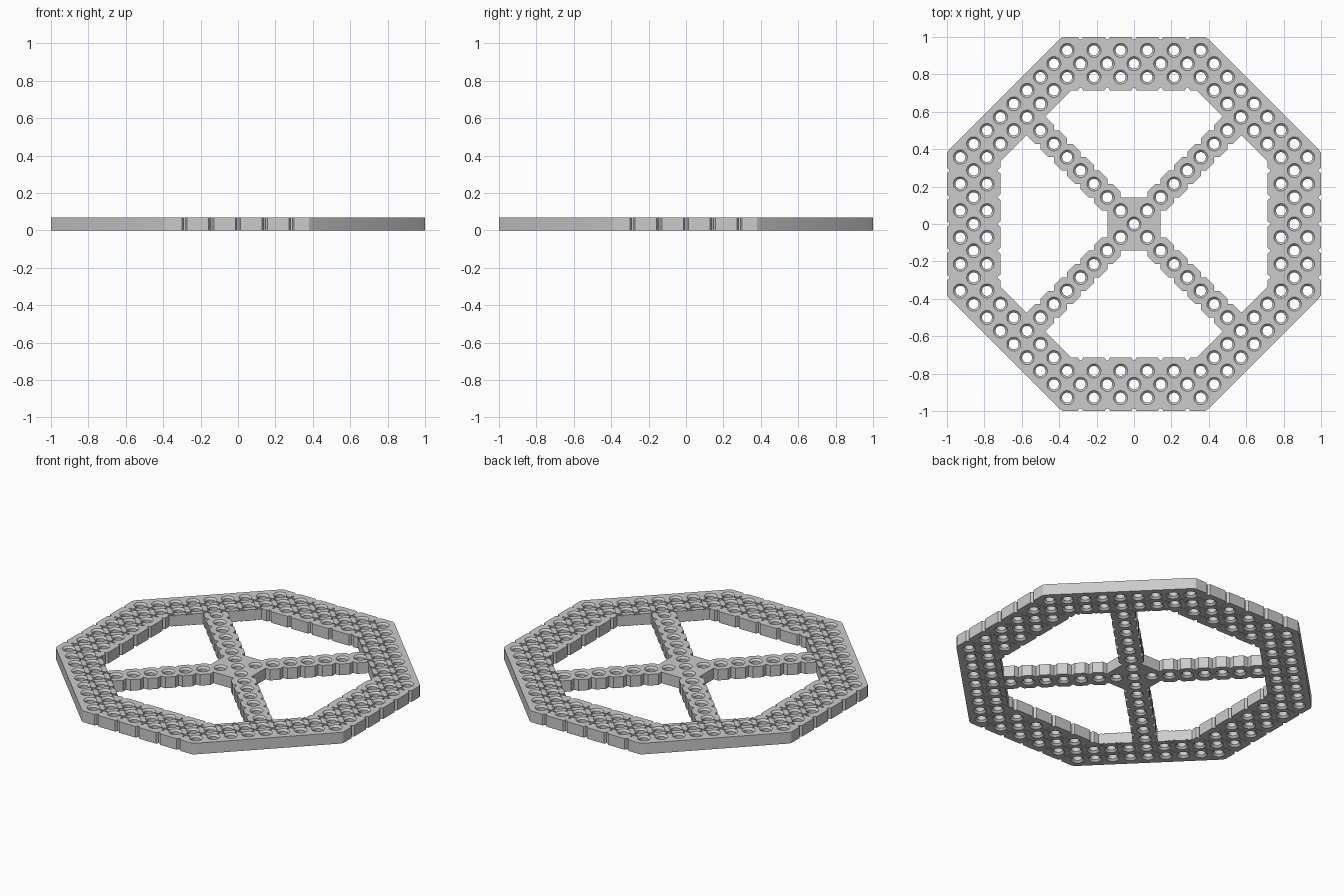
import bpy, bmesh, math

if "Cube" in bpy.data.objects:
    bpy.data.objects.remove(bpy.data.objects["Cube"])

P = 1 / 14          # half of the hole pitch
H = 0.07            # plate thickness


def turn(pts):
    """Repeat a run of points four times around the centre."""
    runs = []
    for k in range(4):
        c, s = [(1, 0), (0, -1), (-1, 0), (0, 1)][k]
        runs.append([(x * c - y * s, x * s + y * c) for x, y in pts])
    return runs


def notched(x_end, y, depth):
    """Straight edge with small V notches between the holes."""
    pts = [(-x_end, y)]
    for x in (-4, -2, 0, 2, 4):
        pts += [(x - .2, y), (x - .07, y + depth), (x + .07, y + depth), (x + .2, y)]
    return pts + [(x_end, y)]


# Outer octagon with clipped corners
side = notched(5.3, 14, -.2)
side = [(-5.56, 13.84)] + side + [(5.56, 13.84)]
outer = [p for run in turn(side) for p in run]

# Window between two spokes: notched rim edge, then stepped spoke edges
half = [(6.65, 8.05)]
for n in range(7, 1, -1):
    if n < 7:
        half.append((n - .414, n + 1))
    half += [(n - 1, n + .414), (n - 1, n)]
mirror = [(-x, y) for x, y in reversed(half)]
window = notched(4.7, 10, .2) + half + mirror
windows = turn(window)


def add_object(name, bm):
    bmesh.ops.recalc_face_normals(bm, faces=bm.faces[:])
    me = bpy.data.meshes.new(name)
    bm.to_mesh(me)
    bm.free()
    ob = bpy.data.objects.new(name, me)
    bpy.context.collection.objects.link(ob)
    return ob


# Plate body
bm = bmesh.new()
for loop in [outer] + windows:
    vs = [bm.verts.new((x * P, y * P, 0)) for x, y in loop]
    for a, b in zip(vs, vs[1:] + vs[:1]):
        bm.edges.new((a, b))
bmesh.ops.triangle_fill(bm, edges=bm.edges[:], use_beauty=True)
res = bmesh.ops.extrude_face_region(bm, geom=bm.faces[:], use_keep_orig=True)
for v in [g for g in res["geom"] if isinstance(g, bmesh.types.BMVert)]:
    v.co.z = H
plate = add_object("octagonal_plate", bm)


def loft(bm, rings):
    """Closed solid through stacked rings of points."""
    rows = [[bm.verts.new(p) for p in r] for r in rings]
    n = len(rows[0])
    for a, b in zip(rows, rows[1:]):
        for i in range(n):
            bm.faces.new((a[i], a[(i + 1) % n], b[(i + 1) % n], b[i]))
    bm.faces.new(rows[0][::-1])
    bm.faces.new(rows[-1])


def circle(cx, cy, r, z, n=16):
    return [(cx + r * math.cos(2 * math.pi * (k + .5) / n),
             cy + r * math.sin(2 * math.pi * (k + .5) / n), z) for k in range(n)]


# Countersunk through holes and shallow cross grooves between them
hole_bm, groove_bm = bmesh.new(), bmesh.new()
L, W = .42, .07
cross = [(L, W), (W, W), (W, L), (-W, L), (-W, W), (-L, W),
         (-L, -W), (-W, -W), (-W, -L), (W, -L), (W, -W), (L, -W)]
for i in range(-13, 14):
    for j in range(-13, 14):
        m, s = max(abs(i), abs(j)), abs(i) + abs(j)
        x, y = i * P, j * P
        if s % 2 == 0 and ((s <= 18 and (m >= 11 or s >= 16)) or abs(i) == abs(j) <= 8):
            loft(hole_bm, [circle(x, y, r, z) for r, z in
                 ((.043, -.005), (.027, .011), (.027, H - .011), (.043, H + .005))])
        elif s % 2 == 1 and s <= 17 and (m >= 11 or s >= 15):
            for z0, z1 in ((-.01, .004), (H - .004, H + .01)):
                loft(groove_bm, [[(x + a * P, y + b * P, z) for a, b in cross]
                                 for z in (z0, z1)])

bpy.context.view_layer.objects.active = plate
for name, cbm in (("hole_cutter", hole_bm), ("groove_cutter", groove_bm)):
    cutter = add_object(name, cbm)
    cutter.hide_render = True
    mod = plate.modifiers.new(name, 'BOOLEAN')
    mod.operation = 'DIFFERENCE'
    mod.solver = 'MANIFOLD'
    mod.object = cutter
    bpy.ops.object.modifier_apply(modifier=mod.name)
    bpy.data.objects.remove(cutter)

# Smooth the hole walls, keep edges crisp
plate.select_set(True)
bpy.ops.object.shade_smooth_by_angle(angle=math.radians(30))
